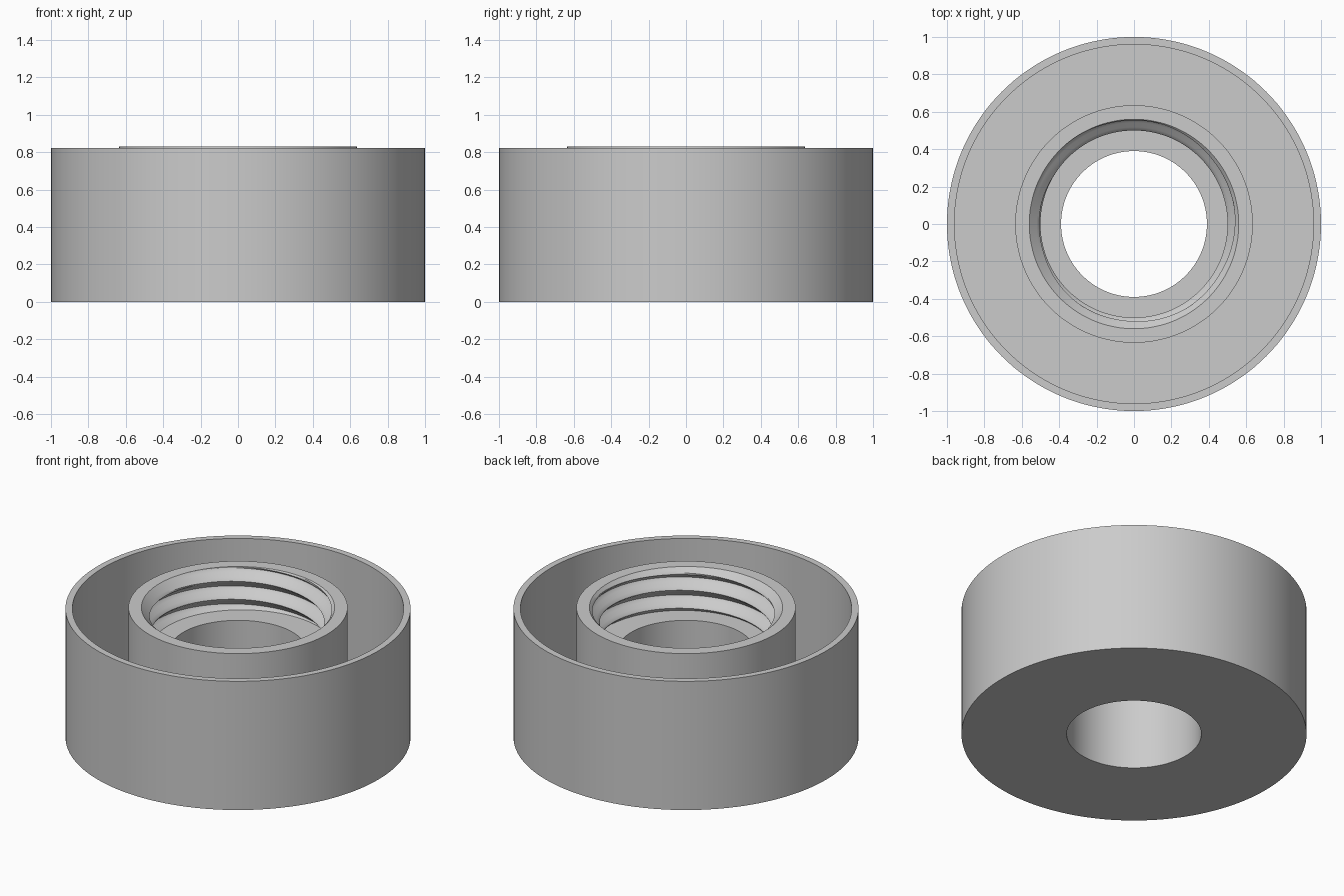
import bpy, bmesh, math

cube = bpy.data.objects.get("Cube")
if cube:
    bpy.data.objects.remove(cube, do_unlink=True)

SEGMENTS = 144
STEPS = 12                      # samples per thread turn
PITCH = 0.115
ROOT, CREST = 0.56, 0.50        # thread radii
TOP, LEDGE = 0.83, 0.565        # top of neck, end of thread
RIM, FLOOR, HOLE = 0.823, 0.06, 0.39

# Plain cross-section from the ledge, under the base, over the skirt, to the neck top
BODY = [(HOLE, LEDGE), (HOLE, 0), (1, 0), (1, RIM), (0.96, RIM),
        (0.96, FLOOR), (0.635, FLOOR), (0.635, TOP)]


def bore_radius(z, turn):
    """Helical V thread, cut by a chamfer at the mouth."""
    phase = ((z - 0.68) / PITCH - (turn - 0.125)) % 1
    ridge = min(phase, 1 - phase) * 2           # 0 at root, 1 at crest
    ridge = min(max((ridge - 0.08) / 0.84, 0), 1)
    thread = ROOT - (ROOT - CREST) * ridge
    return max(thread, ROOT - (TOP - z))


def column(turn):
    """Closed cross-section at one angle, following the helix in the bore."""
    count = STEPS * 5
    points = []
    for i in range(count):
        z = 0.68 + PITCH * ((i / STEPS) - 2.5 + turn - 0.125)
        z = min(max(z, LEDGE), TOP)
        points.append((bore_radius(z, turn), z))
    points[0] = (bore_radius(LEDGE, turn), LEDGE)
    points[-1] = (ROOT, TOP)
    return points[::-1] + BODY


# Threaded cap: sweep the columns round the axis
bm = bmesh.new()
rows = []
for s in range(SEGMENTS + 1):
    turn = s / SEGMENTS
    c, sn = math.cos(turn * math.tau), math.sin(turn * math.tau)
    rows.append([bm.verts.new((r * c, r * sn, z)) for r, z in column(turn)])
for a, b in zip(rows, rows[1:]):
    for i in range(len(a)):
        j = (i + 1) % len(a)
        bm.faces.new((a[i], b[i], b[j], a[j]))
bmesh.ops.remove_doubles(bm, verts=bm.verts, dist=0.0003)
bmesh.ops.dissolve_degenerate(bm, edges=bm.edges, dist=0.0003)
bmesh.ops.recalc_face_normals(bm, faces=bm.faces)

mesh = bpy.data.meshes.new("threaded_cap")
bm.to_mesh(mesh)
bm.free()
cap = bpy.data.objects.new("threaded_cap", mesh)
bpy.context.collection.objects.link(cap)

# Single plain grey
grey = bpy.data.materials.new("light_grey")
grey.use_nodes = True
colour = (0.6, 0.6, 0.6, 1)
grey.diffuse_color = colour
grey.node_tree.nodes["Principled BSDF"].inputs["Base Color"].default_value = colour
mesh.materials.append(grey)

bpy.ops.object.select_all(action='DESELECT')
cap.select_set(True)
bpy.context.view_layer.objects.active = cap
bpy.ops.object.shade_smooth_by_angle(angle=math.radians(25))
